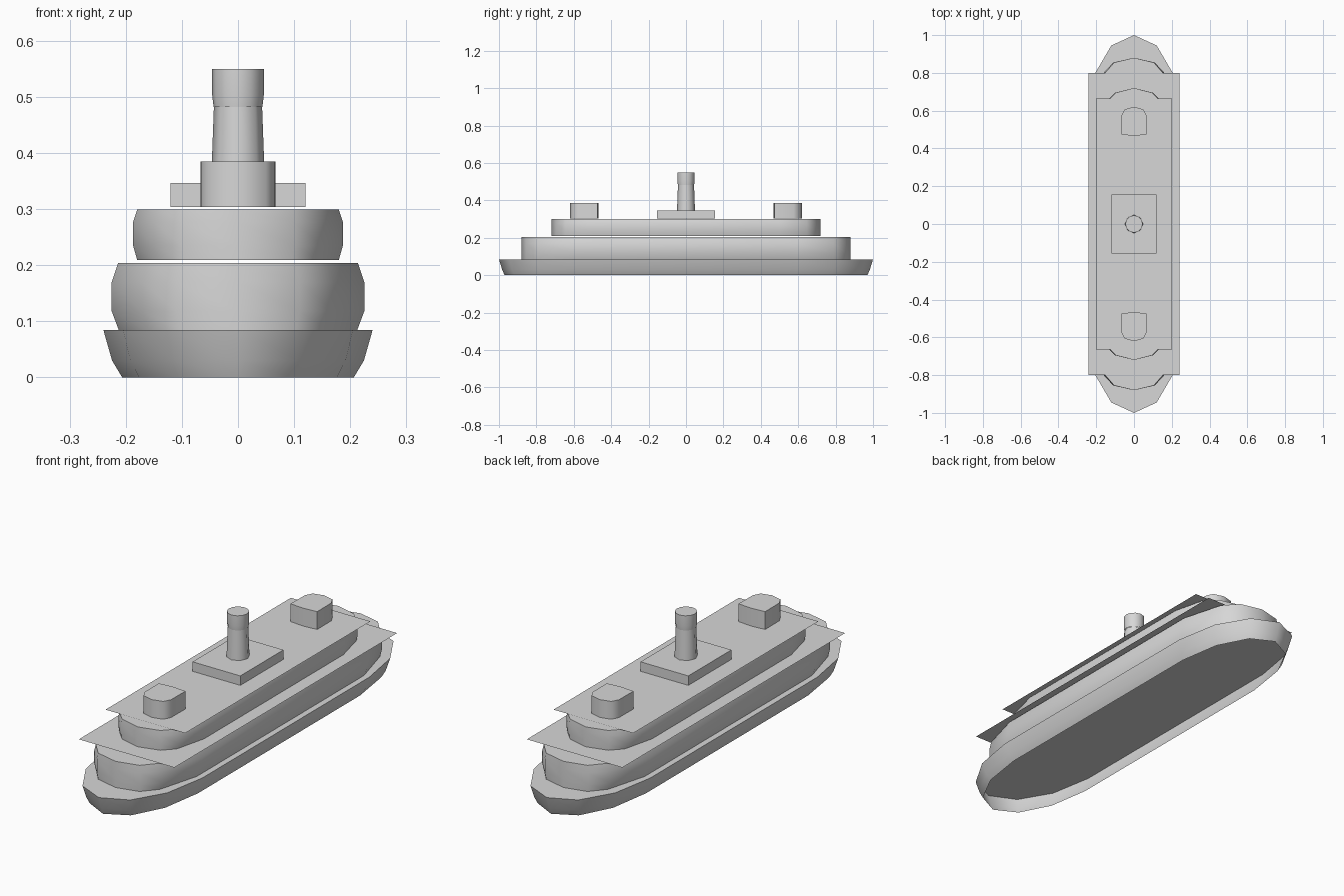
import bpy, bmesh, math

cube = bpy.data.objects.get("Cube")
if cube:
    bpy.data.objects.remove(cube, do_unlink=True)

grey = bpy.data.materials.new("ship grey")
grey.use_nodes = True
grey.diffuse_color = (0.68, 0.68, 0.68, 1)
grey.node_tree.nodes["Principled BSDF"].inputs["Base Color"].default_value = grey.diffuse_color


def finish(name, bm, smooth=True):
    bmesh.ops.recalc_face_normals(bm, faces=bm.faces)
    mesh = bpy.data.meshes.new(name)
    bm.to_mesh(mesh)
    bm.free()
    mesh.materials.append(grey)
    obj = bpy.data.objects.new(name, mesh)
    bpy.context.collection.objects.link(obj)
    if smooth:
        bpy.ops.object.select_all(action="DESELECT")
        obj.select_set(True)
        bpy.context.view_layer.objects.active = obj
        bpy.ops.object.shade_smooth_by_angle(angle=math.radians(55))
    return obj


def both_ends(quarter):
    """Continue a bow outline along the side to a matching stern."""
    return quarter + [(x, -y) for x, y in reversed(quarter)]


def loft(name, side, levels):
    """Mirror a half outline in x and stack it at (z, x scale, y scale) levels.
    The shell is closed on top and open underneath."""
    ring = side + [(-x, y) for x, y in reversed(side[1:-1])]
    bm = bmesh.new()
    rows = [[bm.verts.new((x * sx, y * sy, z)) for x, y in ring] for z, sx, sy in levels]
    n = len(ring)
    for low, high in zip(rows, rows[1:]):
        for i in range(n):
            j = (i + 1) % n
            bm.faces.new((low[i], high[i], high[j], low[j]))
    bm.faces.new(rows[-1][::-1])
    return finish(name, bm)


def deck(name, half_x, half_y, z):
    bm = bmesh.new()
    bm.faces.new([bm.verts.new((x * half_x, y * half_y, z))
                  for x, y in ((-1, -1), (1, -1), (1, 1), (-1, 1))])
    return finish(name, bm, False)


def circle(sides):
    """Half circle outline of unit radius, from back to front."""
    return [(math.sin(2 * math.pi * i / sides), math.cos(2 * math.pi * i / sides))
            for i in range(sides // 2 + 1)]


# Double-ended hull shell, flaring upward, hollow below its deck
hull_side = both_ends([(0, 1), (0.12, 0.945), (0.205, 0.8), (0.24, 0.6)])
loft("hull", hull_side, [(0, 0.86, 0.97), (0.03, 0.935, 0.983), (0.085, 1, 1)])

# Main cabin and upper cabin, with gently bulging sides
main_side = both_ends([(0, 0.88), (0.11, 0.855), (0.17, 0.79), (0.225, 0.6)])
loft("main_cabin", main_side,
     [(0.085, 0.945, 1), (0.118, 1, 1), (0.17, 1, 1), (0.204, 0.95, 1)])
upper_side = both_ends([(0, 0.72), (0.1, 0.695), (0.15, 0.645), (0.187, 0.5)])
loft("upper_cabin", upper_side,
     [(0.209, 0.96, 1), (0.235, 1, 1), (0.277, 1, 1), (0.299, 0.96, 1)])

# Overhanging sheet decks
deck("main_deck", 0.24, 0.8, 0.209)
deck("top_deck", 0.2, 0.665, 0.303)

# Wheelhouse at each end
house = [(0, 0.62), (0.05, 0.607), (0.066, 0.575), (0.067, 0.473), (0, 0.467)]
for name, s in (("front_wheelhouse", -1), ("rear_wheelhouse", 1)):
    loft(name, [(x, y * s) for x, y in house], [(0.304, 1, 1), (0.385, 1, 1)])

# Funnel base box
bm = bmesh.new()
bmesh.ops.create_cube(bm, size=1)
for v in bm.verts:
    v.co = (v.co.x * 0.24, v.co.y * 0.31, 0.3255 + v.co.z * 0.043)
finish("funnel_base", bm, False)

# Tapered eight-sided funnel with a flared round cap
loft("funnel", circle(8), [(z, r, r) for z, r in ((0.347, 0.048), (0.482, 0.043))])
loft("funnel_cap", circle(12),
     [(z, r, r) for z, r in ((0.482, 0.0435), (0.503, 0.046), (0.55, 0.046))])
